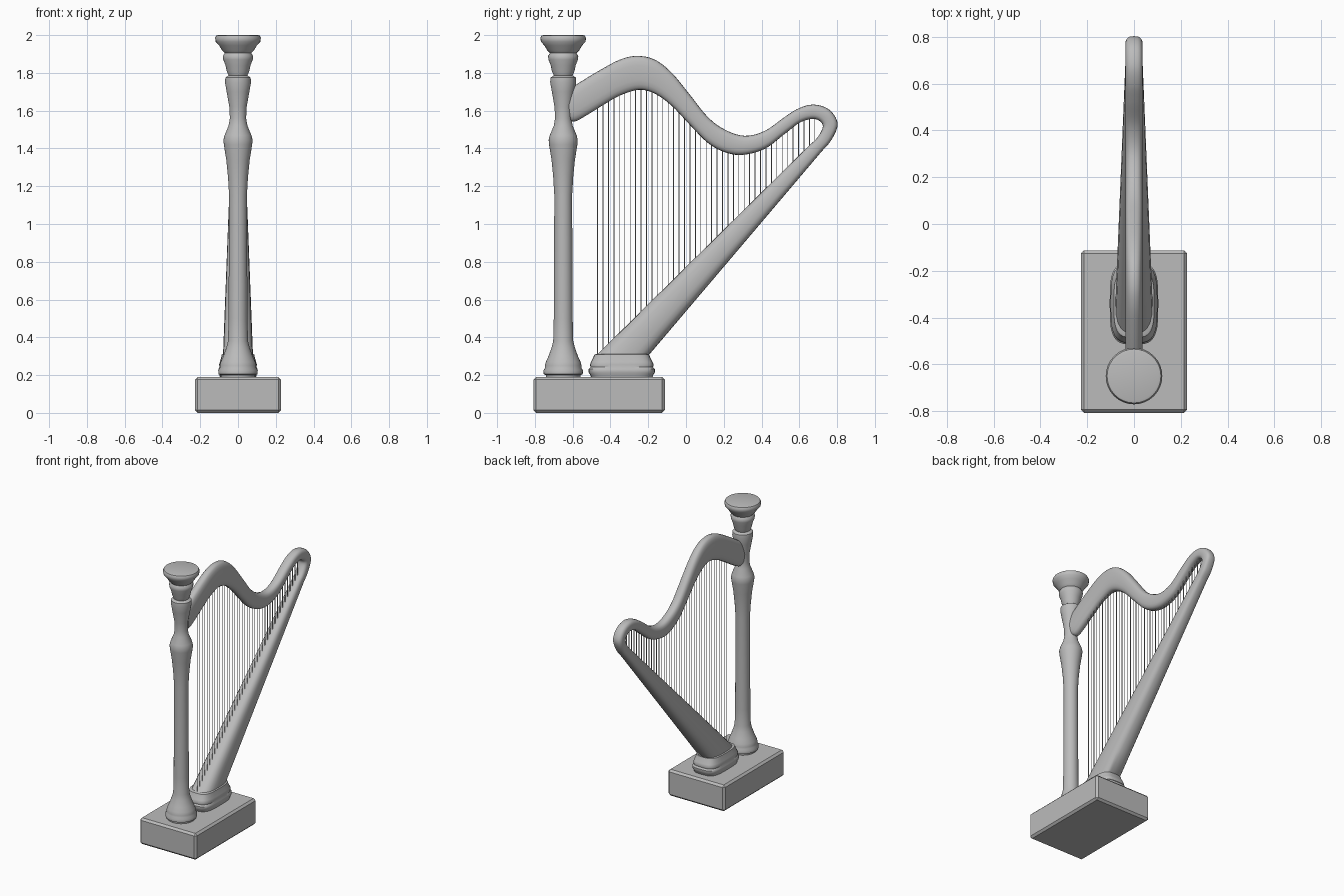
import bpy
import bmesh
from math import sin, cos, pi, copysign
from mathutils import Vector

default = bpy.data.objects.get("Cube")
if default:
    bpy.data.objects.remove(default, do_unlink=True)

grey = bpy.data.materials.new("plain grey")
grey.use_nodes = True
colour = (0.5, 0.5, 0.5, 1)
grey.diffuse_color = colour
grey.node_tree.nodes["Principled BSDF"].inputs["Base Color"].default_value = colour


def finish(name, bm, angle=40):
    """Turn a bmesh into a named, coloured, smooth-shaded object."""
    bmesh.ops.recalc_face_normals(bm, faces=bm.faces)
    mesh = bpy.data.meshes.new(name)
    bm.to_mesh(mesh)
    bm.free()
    mesh.materials.append(grey)
    obj = bpy.data.objects.new(name, mesh)
    bpy.context.collection.objects.link(obj)
    if angle:
        bpy.ops.object.select_all(action="DESELECT")
        obj.select_set(True)
        bpy.context.view_layer.objects.active = obj
        bpy.ops.object.shade_smooth_by_angle(angle=angle * pi / 180)
    return obj


def loft(bm, rings):
    """Skin a list of closed rings and cap both ends."""
    loops = [[bm.verts.new(p) for p in ring] for ring in rings]
    for a, b in zip(loops, loops[1:]):
        for i in range(len(a)):
            j = (i + 1) % len(a)
            bm.faces.new((a[i], a[j], b[j], b[i]))
    bm.faces.new(loops[0])
    bm.faces.new(loops[-1])


def superellipse(power, sides):
    """Unit rounded-square outline; power 2 gives a circle."""
    def bend(v):
        return copysign(abs(v) ** (2 / power), v)
    angles = [2 * pi * i / sides for i in range(sides)]
    return [(bend(cos(a)), bend(sin(a))) for a in angles]


def spline(points, steps=5):
    """Smooth curve through the points."""
    pts = [Vector(p) for p in points]
    pts = [pts[0]] + pts + [pts[-1]]
    out = []
    for a, b, c, d in zip(pts, pts[1:], pts[2:], pts[3:]):
        for k in range(steps):
            t = k / steps
            out.append(0.5 * (2 * b + (c - a) * t + (2 * a - 5 * b + 4 * c - d) * t * t
                              + (3 * b - a - 3 * c + d) * t ** 3))
    return out + [pts[-1]]


def stack(name, profile, centre_y, stretch=1, power=2, sides=32, angle=40):
    """Turned or rounded-block part from (half width, height) pairs."""
    outline = superellipse(power, sides)
    rings = [[(r * u, centre_y + (r * v * stretch), z) for u, v in outline]
             for r, z in profile]
    bm = bmesh.new()
    loft(bm, rings)
    return finish(name, bm, angle)


# Base block
bm = bmesh.new()
bmesh.ops.create_cube(bm, size=1)
bmesh.ops.scale(bm, vec=(0.455, 0.695, 0.19), verts=bm.verts)
bmesh.ops.translate(bm, vec=(0, -0.46, 0.095), verts=bm.verts)
bmesh.ops.bevel(bm, geom=bm.edges[:], offset=0.014, segments=1, affect="EDGES")
finish("base_block", bm, 0)

# Turned column and its capital
COLUMN_Y = -0.65
stack("column", [
    (0.09, 0.185), (0.092, 0.2), (0.103, 0.205), (0.105, 0.225), (0.097, 0.237),
    (0.097, 0.25), (0.092, 0.27), (0.078, 0.3), (0.062, 0.345), (0.053, 0.38),
    (0.05, 0.5), (0.047, 1.15), (0.053, 1.25), (0.062, 1.34), (0.075, 1.42),
    (0.077, 1.445), (0.071, 1.47), (0.05, 1.52), (0.043, 1.56), (0.046, 1.62),
    (0.06, 1.7), (0.069, 1.75), (0.067, 1.775), (0.045, 1.79)], COLUMN_Y)
stack("capital", [
    (0.045, 1.775), (0.06, 1.81), (0.066, 1.84), (0.078, 1.87), (0.08, 1.89),
    (0.07, 1.905), (0.085, 1.92), (0.1, 1.945), (0.118, 1.965), (0.121, 1.985),
    (0.115, 1.997), (0.105, 2)], COLUMN_Y)

# Moulded foot under the soundbox
stack("soundbox_foot", [
    (0.095, 0.185), (0.1, 0.205), (0.104, 0.215), (0.104, 0.232), (0.098, 0.242),
    (0.1, 0.255), (0.096, 0.27), (0.09, 0.29), (0.086, 0.308), (0.08, 0.312)],
    -0.34, stretch=1.69, power=3.5)

# Outer and inner edges of the frame, from the column over the neck to the tip
outer = spline([
    (-0.63, 1.7), (-0.57, 1.745), (-0.455, 1.815), (-0.35, 1.87), (-0.26, 1.89),
    (-0.165, 1.87), (-0.075, 1.8), (0.02, 1.685), (0.115, 1.567), (0.205, 1.5),
    (0.31, 1.467), (0.417, 1.493), (0.523, 1.567), (0.6, 1.614), (0.68, 1.632),
    (0.76, 1.604), (0.803, 1.53), (0.77, 1.445), (0.72, 1.386)])
inner = spline([
    (-0.61, 1.545), (-0.57, 1.55), (-0.43, 1.635), (-0.35, 1.68), (-0.25, 1.71),
    (-0.165, 1.69), (-0.075, 1.625), (0.02, 1.525), (0.115, 1.43), (0.205, 1.38),
    (0.3, 1.366), (0.417, 1.398), (0.523, 1.477), (0.6, 1.535), (0.666, 1.556),
    (0.708, 1.545), (0.724, 1.514), (0.697, 1.46), (0.65, 1.414)])
box_top, box_end = inner[-1].copy(), Vector((-0.49, 0.29))
back_top, back_end = outer[-1].copy(), Vector((-0.21, 0.29))
neck_edge = inner[:-15]
widths = [0.037] * len(outer)

# Soundbox widens steadily down to the foot
for k in range(1, 9):
    outer.append(back_top.lerp(back_end, k / 8))
    inner.append(box_top.lerp(box_end, k / 8))
    widths.append(0.037 + 0.043 * k / 8)

outline = superellipse(2.8, 20)
rings = []
for o, i, w in zip(outer, inner, widths):
    mid, half = (o + i) / 2, (o - i) / 2
    rings.append([(w * u, mid.x + half.x * v, mid.y + half.y * v) for u, v in outline])
bm = bmesh.new()
loft(bm, rings)
finish("neck_and_soundbox", bm, 50)


# Strings between soundbox and neck
def neck_height(y):
    for a, b in zip(neck_edge, neck_edge[1:]):
        if a.x <= y <= b.x:
            return a.lerp(b, (y - a.x) / (b.x - a.x)).y
    return neck_edge[-1].y


def box_height(y):
    return box_top.lerp(box_end, (y - box_top.x) / (box_end.x - box_top.x)).y


bm = bmesh.new()
COUNT = 41
dot = superellipse(2, 6)
for n in range(COUNT):
    y = -0.468 + 1.15 * n / (COUNT - 1)
    ends = (box_height(y) - 0.01, neck_height(y) + 0.01)
    loft(bm, [[(0.0025 * u, y + 0.0025 * v, z) for u, v in dot] for z in ends])
finish("strings", bm, 70)
